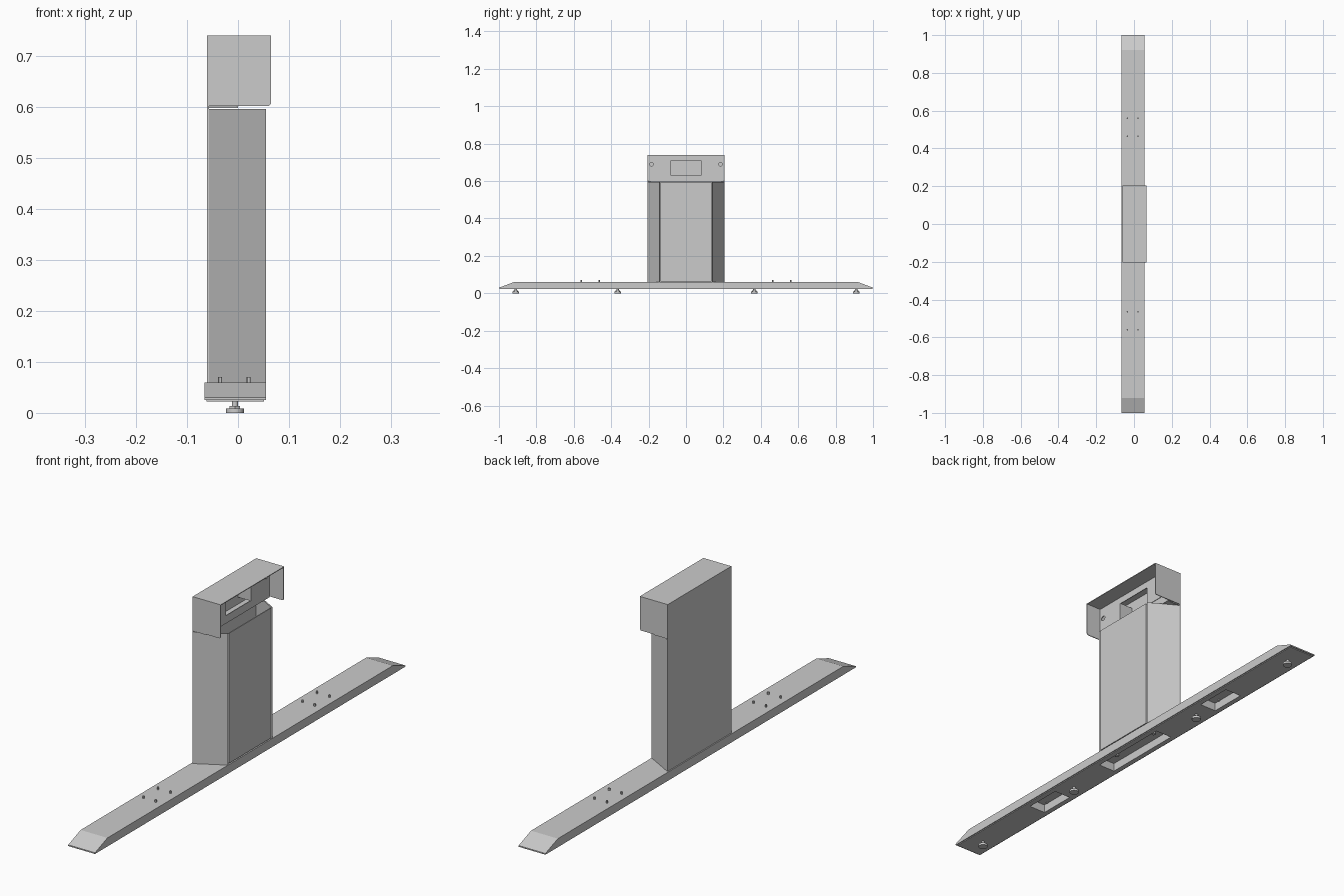
import bpy, bmesh
from mathutils import Vector

if "Cube" in bpy.data.objects:
    bpy.data.objects.remove(bpy.data.objects["Cube"])


def finish(name, bm):
    bmesh.ops.recalc_face_normals(bm, faces=bm.faces)
    me = bpy.data.meshes.new(name)
    bm.to_mesh(me)
    bm.free()
    ob = bpy.data.objects.new(name, me)
    bpy.context.collection.objects.link(ob)
    return ob


def prism(name, pts, offset):
    """Extrude a closed 3D outline along an offset vector."""
    bm = bmesh.new()
    face = bm.faces.new([bm.verts.new(p) for p in pts])
    out = bmesh.ops.extrude_face_region(bm, geom=[face])
    moved = [v for v in out["geom"] if isinstance(v, bmesh.types.BMVert)]
    bmesh.ops.translate(bm, verts=moved, vec=Vector(offset))
    return finish(name, bm)


def box(name, x0, x1, y0, y1, z0, z1):
    return prism(name, [(x0, y0, z0), (x1, y0, z0), (x1, y1, z0), (x0, y1, z0)],
                 (0, 0, z1 - z0))


def cylinder(name, x, y, r, z0, z1, sides=24):
    bpy.ops.mesh.primitive_cylinder_add(vertices=sides, radius=r, depth=z1 - z0,
                                        location=(x, y, (z0 + z1) / 2))
    ob = bpy.context.object
    ob.name = name
    bpy.ops.object.shade_smooth_by_angle()
    return ob


def cut(target, cutter):
    mod = target.modifiers.new("cut", "BOOLEAN")
    mod.operation = "DIFFERENCE"
    mod.solver = "EXACT"
    mod.object = cutter
    bpy.context.view_layer.objects.active = target
    bpy.ops.object.modifier_apply(modifier=mod.name)
    bpy.data.objects.remove(cutter)


# Base beam with sloping ends
profile = [(-1, .025), (1, .025), (1, .03), (.92, .06), (-.92, .06), (-1, .03)]
beam = prism("base_beam", [(-.066, y, z) for y, z in profile], (.121, 0, 0))
base_plate = box("base_bottom_plate", -.062, .051, -.995, .995, .022, .026)

# Pockets in the underside
for y, half in ((-.51, .075), (0, .17), (.51, .075)):
    for part in (beam, base_plate):
        cut(part, box("pocket_cutter", -.042, .03, y - half, y + half, .01, .055))

# Levelling feet
for y in (-.91, -.365, .365, .91):
    cylinder("foot_pad", -.006, y, .0175, 0, .009)
    cylinder("foot_nut", -.006, y, .012, .009, .014, 6)
    cylinder("foot_stem", -.006, y, .006, .014, .023)

# Bolts standing out of the beam and showing in the pockets
for y in (-.56, -.465, .465, .56):
    for x in (-.035, .021):
        cylinder("base_bolt", x, y, .004, .05, .07, 12)
for y in (-.11, .11):
    cylinder("column_bolt", -.006, y, .008, .048, .056, 12)

# Column: full-height back plate, slanted side panels, front panel
T = .004
box("back_plate", -.061, -.061 + T, -.205, .205, .06, .74)
for s in (-1, 1):
    prism("column_side_panel",
          [(-.057, s * .205, .06), (.055, s * .143, .06),
           (.051, s * .139, .06), (-.057, s * .199, .06)], (0, 0, .536))
box("column_front_panel", .050, .054, -.136, .136, .064, .594)

# Top hood: lid and two side plates with a chamfered lower front corner
box("hood_lid", -.061, .065, -.205, .205, .737, .74)
side = [(-.061, .602), (.060, .602), (.065, .607), (.065, .738), (-.061, .738)]
for s in (-1, 1):
    prism("hood_side_plate", [(x, s * .205, z) for x, z in side], (0, -s * .003, 0))

# Inner mounting bracket: face plate with a wide window, and a floor
bracket = box("bracket_face", -.003, 0, -.202, .202, .598, .737)
cut(bracket, box("window_cutter", -.02, .02, -.165, .165, .63, .71))
for s in (-1, 1):
    hole = cylinder("hole_cutter", 0, 0, .010, -.02, .02)
    hole.rotation_euler = (0, 1.5708, 0)
    hole.location = (0, s * .184, .69)
    bpy.context.view_layer.update()
    cut(bracket, hole)
box("bracket_floor", -.058, 0, -.202, .202, .598, .601)

# Two equipment boxes set in the bracket window
for s in (-1, 1):
    y0, y1 = sorted((s * .08, s * .165))
    box("equipment_box", -.057, .002, y0, y1, .63, .71)
